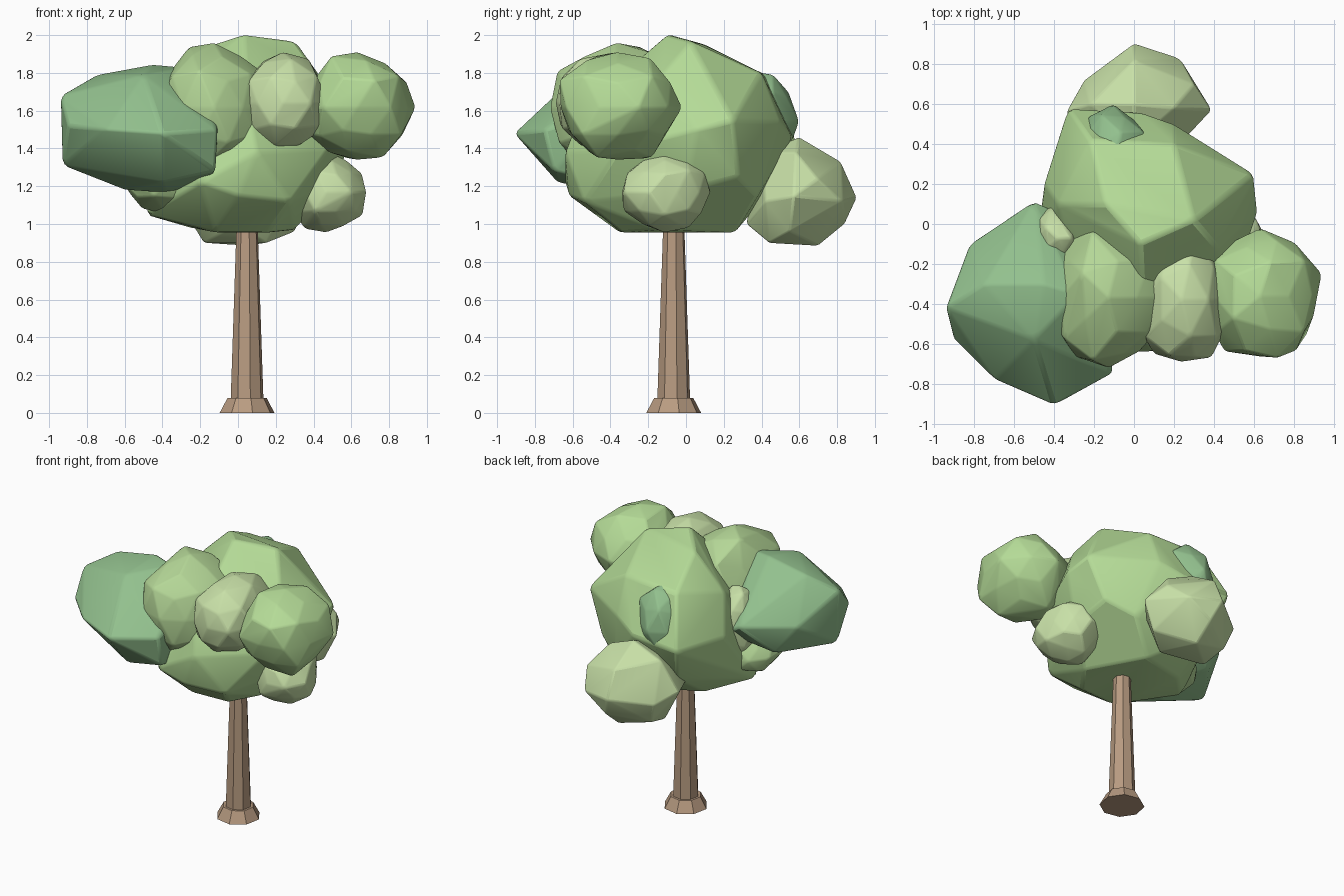
import bpy, bmesh, random
from math import cos, sin, tau


def material(name, rgb):
    m = bpy.data.materials.new(name)
    m.diffuse_color = (*rgb, 1)
    return m


GREEN = material("leaf_green", (0.46, 0.71, 0.31))
OLIVE = material("leaf_olive", (0.46, 0.68, 0.31))
DEEP = material("leaf_deep", (0.29, 0.53, 0.27))
PALE = material("leaf_pale", (0.58, 0.75, 0.39))
BARK = material("bark", (0.48, 0.33, 0.22))


def add_object(name, bm, mat):
    bmesh.ops.recalc_face_normals(bm, faces=bm.faces)
    mesh = bpy.data.meshes.new(name)
    bm.to_mesh(mesh)
    bm.free()
    mesh.materials.append(mat)
    ob = bpy.data.objects.new(name, mesh)
    bpy.context.collection.objects.link(ob)
    return ob


def hull(name, points, mat, bevel=0.01):
    """Faceted leaf clump with softened edges."""
    bm = bmesh.new()
    for p in points:
        bm.verts.new(p)
    res = bmesh.ops.convex_hull(bm, input=bm.verts)
    inner = [v for v in res["geom_interior"] if isinstance(v, bmesh.types.BMVert)]
    bmesh.ops.delete(bm, geom=inner, context="VERTS")
    bmesh.ops.dissolve_limit(bm, angle_limit=0.12, verts=bm.verts, edges=bm.edges)
    ob = add_object(name, bm, mat)
    mod = ob.modifiers.new("soft_edges", "BEVEL")
    mod.width = bevel
    mod.segments = 2
    mod.limit_method = "ANGLE"
    mod.angle_limit = 0.15
    bpy.context.view_layer.objects.active = ob
    ob.select_set(True)
    bpy.ops.object.shade_smooth_by_angle(angle=0.5)
    ob.select_set(False)


def clump(name, lo, hi, mat, seed):
    """Irregular ball fitted to a bounding box."""
    rng = random.Random(seed)
    bm = bmesh.new()
    bmesh.ops.create_icosphere(bm, subdivisions=2, radius=1)
    pts = [v.co * rng.uniform(0.92, 1.12) for v in bm.verts]
    bm.free()
    for i in range(3):
        a, b = min(p[i] for p in pts), max(p[i] for p in pts)
        for p in pts:
            p[i] = lo[i] + (p[i] - a) / (b - a) * (hi[i] - lo[i])
    hull(name, pts, mat)


# Trunk: octagonal column with a flared foot
bm = bmesh.new()
rings = []
for r, z in [(0.148, 0), (0.105, 0.08), (0.088, 0.08), (0.058, 0.96), (0.05, 1.2)]:
    rings.append([bm.verts.new((0.048 + r * cos(tau * (k + 0.25) / 8),
                                -0.065 + r * sin(tau * (k + 0.25) / 8), z)) for k in range(8)])
for a, b in zip(rings, rings[1:]):
    for k in range(8):
        bm.faces.new((a[k], a[(k + 1) % 8], b[(k + 1) % 8], b[k]))
bm.faces.new(rings[0])
bm.faces.new(rings[-1])
add_object("trunk", bm, BARK)

# Main crown
hull("crown", [
    (0.03, -0.1, 2.005), (0.3, 0.02, 1.97), (-0.14, 0.1, 1.95), (0.42, -0.12, 1.8),
    (0.2, 0.4, 1.8), (-0.22, 0.42, 1.79), (-0.38, 0.1, 1.72), (0.05, -0.55, 1.62),
    (0.6, 0.25, 1.55), (0.62, 0.06, 1.5), (0.2, 0.5, 1.54), (-0.33, 0.58, 1.45),
    (0.03, 0.56, 1.46), (-0.45, 0.2, 1.45), (0.48, -0.36, 1.4), (0.1, -0.64, 1.38),
    (-0.2, -0.64, 1.22), (0.28, -0.54, 1.12), (0.0, -0.62, 1.15), (0.5, 0.0, 1.18),
    (0.48, 0.28, 1.25), (0.3, 0.38, 1.15), (-0.25, 0.45, 1.18), (-0.49, -0.1, 1.05),
    (0.3, -0.15, 0.97), (0.1, 0.26, 0.955), (-0.25, 0.15, 0.98), (-0.12, -0.35, 0.955),
    (0.16, -0.34, 0.955)], GREEN, 0.018)

# Large dark clump on the left
hull("left_clump", [
    (-0.4, -0.91, 1.48), (-0.94, -0.42, 1.68), (-0.93, -0.4, 1.31), (-0.9, -0.58, 1.52),
    (-0.7, -0.78, 1.5), (-0.11, -0.75, 1.5), (-0.12, -0.7, 1.28), (-0.1, -0.4, 1.6),
    (-0.5, -0.58, 1.79), (-0.45, -0.3, 1.845), (-0.75, -0.3, 1.79), (-0.28, -0.35, 1.83),
    (-0.6, -0.4, 1.18), (-0.38, -0.35, 1.165), (-0.82, -0.1, 1.5), (-0.5, 0.115, 1.5),
    (-0.35, 0.05, 1.4), (-0.68, -0.05, 1.3), (-0.4, -0.68, 1.22), (-0.16, -0.45, 1.22)],
    DEEP, 0.015)

# Pale clump low at the back
hull("back_low_clump", [
    (0.0, 0.905, 1.14), (-0.25, 0.72, 1.1), (-0.34, 0.56, 1.16), (0.23, 0.83, 1.12),
    (0.3, 0.7, 1.24), (0.39, 0.57, 1.15), (0.25, 0.42, 1.12), (0.0, 0.82, 1.33),
    (0.0, 0.6, 1.46), (-0.22, 0.6, 1.37), (0.2, 0.58, 1.38), (0.05, 0.84, 1.0),
    (0.05, 0.7, 0.885), (-0.18, 0.5, 0.9), (0.15, 0.44, 0.9), (0.3, 0.55, 0.96),
    (-0.2, 0.68, 0.95), (0.0, 0.32, 1.0), (-0.25, 0.35, 1.15), (0.0, 0.4, 1.38)], PALE)

# Smaller clumps around the crown: low corner, high corner
for name, lo, hi, mat, seed in [
    ("front_clump", (-0.42, -0.72, 1.29), (0.16, 0.03, 1.96), OLIVE, 3),
    ("front_pale_clump", (0.0, -0.69, 1.37), (0.48, -0.05, 1.91), PALE, 6),
    ("right_clump", (0.34, -0.67, 1.34), (0.94, -0.02, 1.91), GREEN, 8),
    ("right_low_clump", (0.25, -0.34, 0.955), (0.68, 0.13, 1.39), PALE, 12),
    ("back_clump", (-0.30, 0.06, 1.26), (0.10, 0.60, 1.81), DEEP, 17),
    ("left_pale_clump", (-0.52, -0.25, 1.2), (-0.26, 0.12, 1.7), PALE, 21),
    ("left_low_clump", (-0.61, -0.42, 1.05), (-0.15, 0.05, 1.38), OLIVE, 23),
]:
    clump(name, lo, hi, mat, seed)
